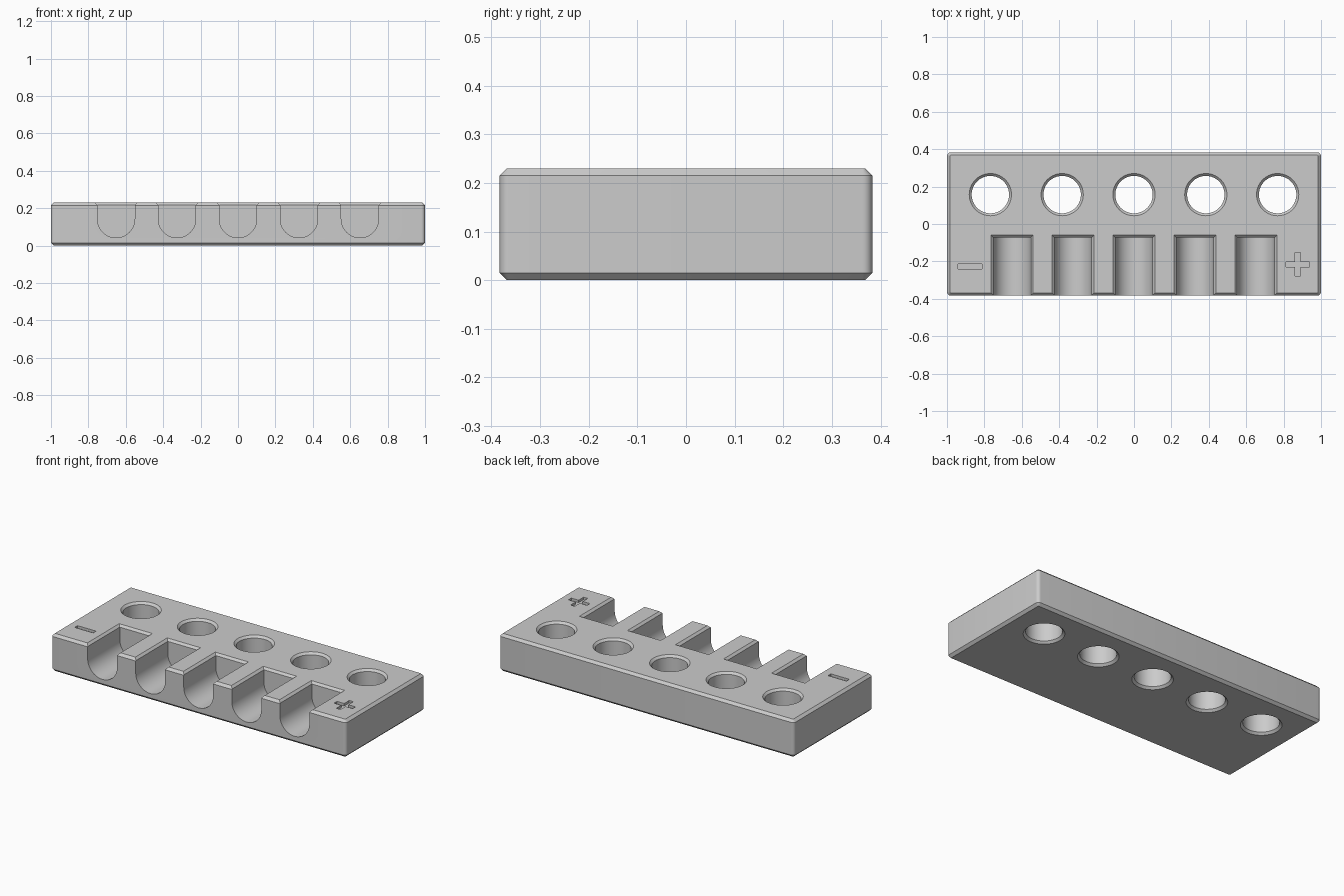
import bpy, bmesh
from math import sin, cos, pi

cube = bpy.data.objects.get("Cube")
if cube:
    bpy.data.objects.remove(cube, do_unlink=True)

W, D, H, C = 1.0, 0.383, 0.23, 0.015   # half width, half depth, height, chamfer

grey = bpy.data.materials.new("plain grey")
grey.use_nodes = True
colour = (0.6, 0.6, 0.6, 1)
grey.diffuse_color = colour
grey.node_tree.nodes["Principled BSDF"].inputs["Base Color"].default_value = colour


def loft(name, rings):
    """Closed solid through rings of equal point count."""
    bm = bmesh.new()
    loops = [[bm.verts.new(p) for p in ring] for ring in rings]
    n = len(loops[0])
    for a, b in zip(loops, loops[1:]):
        for i in range(n):
            j = (i + 1) % n
            bm.faces.new((a[i], a[j], b[j], b[i]))
    bm.faces.new(loops[0][::-1])
    bm.faces.new(loops[-1])
    bmesh.ops.recalc_face_normals(bm, faces=bm.faces)
    mesh = bpy.data.meshes.new(name)
    bm.to_mesh(mesh)
    bm.free()
    mesh.materials.append(grey)
    obj = bpy.data.objects.new(name, mesh)
    bpy.context.collection.objects.link(obj)
    return obj


def rounded_rect(hx, hy, r, z, steps=6):
    pts = []
    for q, (sx, sy) in enumerate([(1, 1), (-1, 1), (-1, -1), (1, -1)]):
        for k in range(steps + 1):
            a = (q + k / steps) * pi / 2
            pts.append((sx * (hx - r) + r * cos(a), sy * (hy - r) + r * sin(a), z))
    return pts


def rect(x0, x1, y0, y1, z):
    return [(x0, y0, z), (x1, y0, z), (x1, y1, z), (x0, y1, z)]


def circle(x, y, r, z, n=64):
    return [(x + r * cos(2 * pi * i / n), y + r * sin(2 * pi * i / n), z) for i in range(n)]


# Chamfered block
block = loft("holder_block", [
    rounded_rect(W - C, D - C, 0.005, 0), rounded_rect(W, D, 0.02, C),
    rounded_rect(W, D, 0.02, H - C), rounded_rect(W - C, D - C, 0.005, H)])


def cut(cutter):
    mod = block.modifiers.new("cut", "BOOLEAN")
    mod.object, mod.operation, mod.solver = cutter, "DIFFERENCE", "EXACT"
    bpy.context.view_layer.objects.active = block
    bpy.ops.object.modifier_apply(modifier=mod.name)
    bpy.data.objects.remove(cutter, do_unlink=True)


R, LIP, OUT = 0.1, 0.013, 0.03
SLOT_Z, SLOT_BACK = 0.142, -0.072
for i in range(-2, 3):
    # Through hole with countersunk rims
    x = i * 0.384
    cut(loft("hole_cutter", [circle(x, 0.157, r, z) for r, z in (
        (R + LIP + OUT, -OUT), (R, LIP), (R, H - LIP), (R + LIP + OUT, H + OUT))]))

    # Round-bottomed slot, open to the front
    x = i * 0.326
    u = [(x + R * cos(a), SLOT_Z + R * sin(a))
         for a in [pi + pi * k / 32 for k in range(33)]]
    u += [(x + R, H + OUT), (x - R, H + OUT)]
    cut(loft("slot_cutter", [[(px, y, pz) for px, pz in u] for y in (-D - OUT, SLOT_BACK)]))

    # Chamfer round the slot's top edge
    cut(loft("slot_rim_cutter", [
        rect(x - R - e, x + R + e, -D - OUT, SLOT_BACK + e, H - LIP + e)
        for e in (-0.01, LIP + OUT)]))


# Engraved polarity marks
def bar(x, y, hx, hy):
    cut(loft("mark_cutter", [rounded_rect(hx, hy, 0.006, z) for z in (H - 0.015, H + OUT)]))


def groove(x, y, outline):
    cut(loft("mark_cutter", [[(x + px, y + py, z) for px, py in outline]
                             for z in (H - 0.015, H + OUT)]))


L, T = 0.063, 0.014
groove(-0.877, -0.227, [(-L, -T), (L, -T), (L, T), (-L, T)])
arm = [(L, -T), (L, T), (T, T)]
plus = []
for q in range(4):
    c, s = round(cos(q * pi / 2)), round(sin(q * pi / 2))
    plus += [(px * c - py * s, px * s + py * c) for px, py in arm]
groove(0.876, -0.216, plus)

# Smooth curves, crisp edges
bpy.ops.object.select_all(action="DESELECT")
block.select_set(True)
bpy.context.view_layer.objects.active = block
bpy.ops.object.shade_smooth_by_angle(angle=pi / 6)
